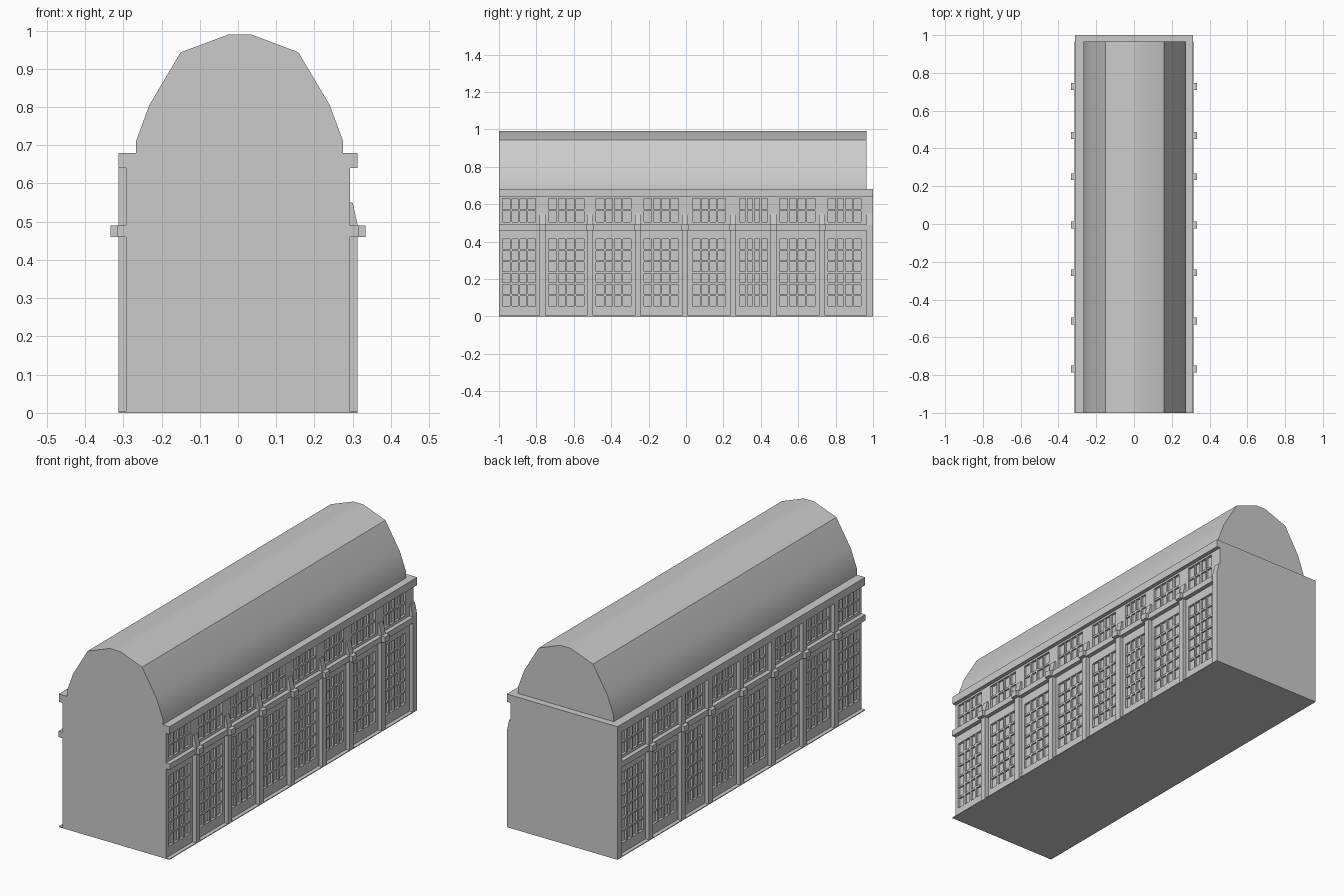
import bpy, bmesh, math

if "Cube" in bpy.data.objects:
    bpy.data.objects.remove(bpy.data.objects["Cube"])


def make(name, build):
    bm = bmesh.new()
    build(bm)
    bmesh.ops.recalc_face_normals(bm, faces=bm.faces)
    me = bpy.data.meshes.new(name)
    bm.to_mesh(me)
    bm.free()
    ob = bpy.data.objects.new(name, me)
    bpy.context.collection.objects.link(ob)
    return ob


def prism(bm, pts, y0, y1):
    """Extrude an x-z outline along y."""
    f = bm.faces.new([bm.verts.new((x, y0, z)) for x, z in pts])
    r = bmesh.ops.extrude_face_region(bm, geom=[f])
    bmesh.ops.translate(bm, vec=(0, y1 - y0, 0),
                        verts=[v for v in r["geom"] if isinstance(v, bmesh.types.BMVert)])


def box(bm, x0, x1, y0, y1, z0, z1):
    prism(bm, [(x0, z0), (x1, z0), (x1, z1), (x0, z1)], y0, y1)


GLASS, WALL, OUT, CAP = 0.281, 0.293, 0.313, 0.333
BACK = 0.965
PIERS = [-0.768, -0.513, -0.258, -0.005, 0.25, 0.468, 0.728]
BAYS = [(-0.98, -0.805), (-0.735, -0.545), (-0.48, -0.295), (-0.225, -0.04),
        (0.035, 0.21), (0.285, 0.435), (0.50, 0.69), (0.76, 0.935)]
LOW, HIGH = (0.055, 0.415), (0.505, 0.63)

# Main block, floor plate and cornice slab
make("hall_core", lambda bm: box(bm, -GLASS, GLASS, -1, 1, 0, 0.66))
make("floor_plate", lambda bm: box(bm, -OUT, OUT, -1, 1, 0, 0.004))
make("cornice", lambda bm: box(bm, -OUT, OUT, -1, 1, 0.64, 0.68))

# Vaulted roof, stopping short of the back wall
roof_outline = [(-0.267, 0.67), (-0.267, 0.71), (-0.232, 0.805), (-0.15, 0.943),
                (-0.024, 0.99), (0.034, 0.99), (0.158, 0.943), (0.24, 0.805),
                (0.275, 0.71), (0.275, 0.67)]
roof = make("roof", lambda bm: prism(bm, roof_outline, -1, BACK))
bpy.context.view_layer.objects.active = roof
roof.select_set(True)
bpy.ops.object.shade_smooth_by_angle(angle=math.radians(30))

for s, side in ((1, "right"), (-1, "left")):

    # Wall skin leaving open window bays
    def wall(bm):
        for z0, z1 in ((0, LOW[0]), (LOW[1], HIGH[0]), (HIGH[1], 0.65)):
            box(bm, s * 0.27, s * WALL, -1, 1, z0, z1)
        edges = [-1] + [y for b in BAYS for y in b] + [1]
        for y0, y1 in zip(edges[::2], edges[1::2]):
            for z0, z1 in (LOW, HIGH):
                box(bm, s * 0.27, s * WALL, y0, y1, z0, z1)

    # Glazing bars in both window rows
    def bars(bm):
        t = 0.005
        for y0, y1 in BAYS:
            for (z0, z1), rows in ((LOW, 6), (HIGH, 2)):
                for i in range(1, 4):
                    y = y0 + (y1 - y0) * i / 4
                    box(bm, s * 0.27, s * 0.291, y - t, y + t, z0, z1)
                for i in range(1, rows):
                    z = z0 + (z1 - z0) * i / rows
                    box(bm, s * 0.27, s * 0.29, y0, y1, z - t, z + t)

    # Right pilasters taper above the band; left ones run up to the cornice
    if s > 0:
        outline = [(0.28, 0), (OUT, 0), (OUT, 0.49), (0.30, 0.55), (0.28, 0.55)]
    else:
        outline = [(-0.28, 0), (-OUT, 0), (-OUT, 0.65), (-0.28, 0.65)]

    def pilasters(bm):
        for y in PIERS:
            prism(bm, outline, y - 0.016, y + 0.016)
        prism(bm, outline, BACK, 1)

    # String course with blocks at the pilasters
    def band(bm):
        box(bm, s * 0.28, s * 0.315, -1, BACK, 0.46, 0.49)
        for y in PIERS:
            box(bm, s * 0.28, s * CAP, y - 0.018, y + 0.018, 0.46, 0.49)

    make(side + "_wall", wall)
    make(side + "_window_bars", bars)
    make(side + "_pilasters", pilasters)
    make(side + "_band", band)
